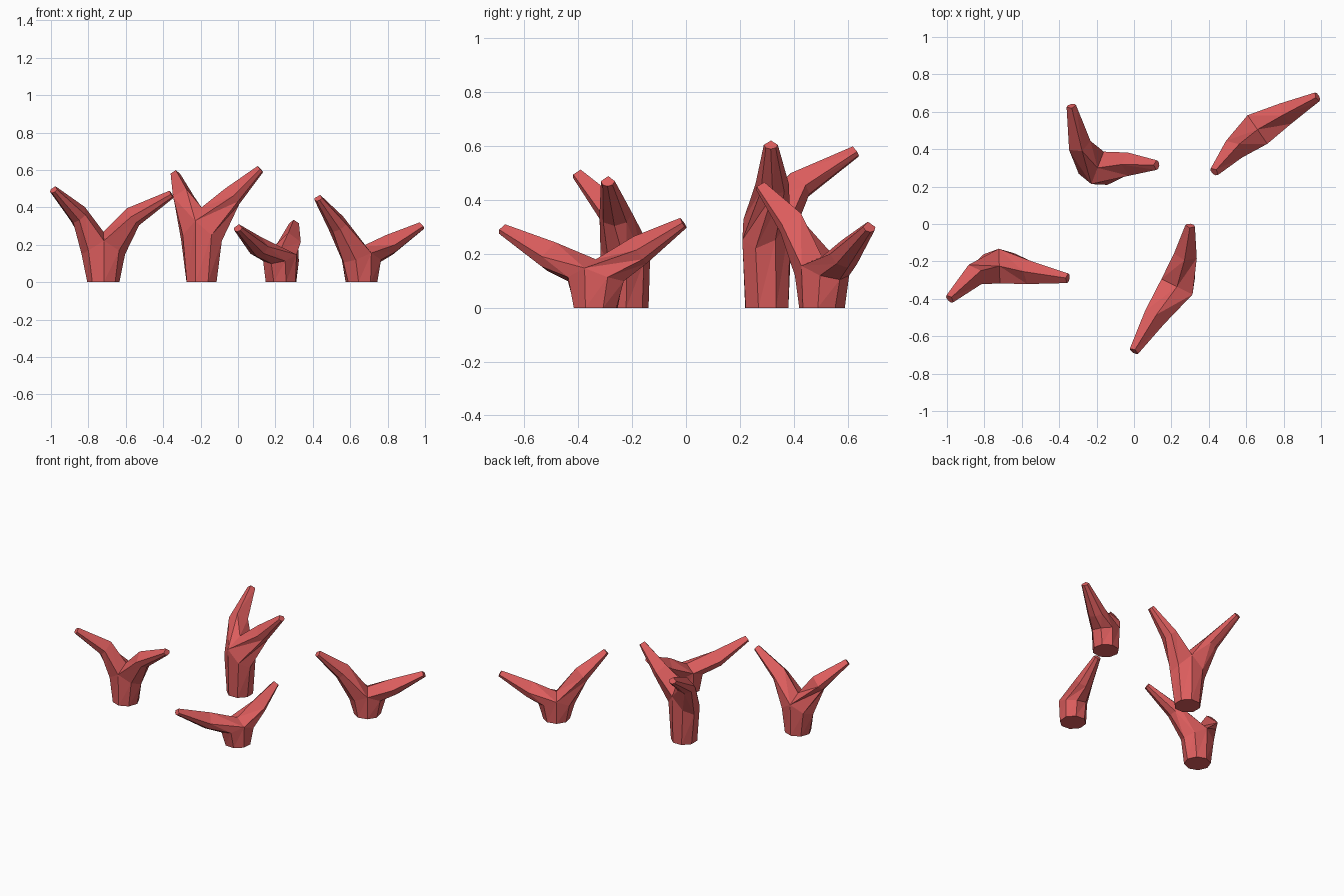
import bpy, bmesh, math
from mathutils import Vector

if "Cube" in bpy.data.objects:
    bpy.data.objects.remove(bpy.data.objects["Cube"])

mat = bpy.data.materials.new("coral_red")
mat.diffuse_color = (0.72, 0.11, 0.11, 1)
mat.use_nodes = True
mat.node_tree.nodes["Principled BSDF"].inputs["Base Color"].default_value = mat.diffuse_color
R = 0.086  # base radius


def branch_ring(bm, c, d, rs, ru):
    """Six-sided section at c across direction d: sides, underside, top ridge."""
    d = d.normalized()
    left = Vector((-d.y, d.x, 0)).normalized()
    up = d.cross(left)
    return [bm.verts.new(c + left * rs * math.cos(math.radians(a))
                         + up * ru * math.sin(math.radians(a)))
            for a in (180, 225, 270, 315, 0, 90)]


def bridge(bm, a, b):
    n = len(a)
    for i in range(n):
        j = (i + 1) % n
        bm.faces.new((a[i], a[j], b[j]))
        bm.faces.new((a[i], b[j], b[i]))


def forked_stump(name, base, crotch, branches):
    bm = bmesh.new()
    base = Vector((*base, 0))
    e = branches[0][0] - branches[1][0]
    e.z = 0
    e.normalize()
    n = Vector((-e.y, e.x, 0))

    # Trunk: octagon foot and a flared ring that rises at the fork
    foot, fork = [], []
    for k in range(8):
        c, s = math.cos(k * math.pi / 4), math.sin(k * math.pi / 4)
        foot.append(bm.verts.new(base + (e * c + n * s) * R))
        z = crotch * (0.82 - 0.27 * abs(c))
        fork.append(bm.verts.new(base + e * c * R * 1.35 + n * s * R * 1.08
                                 + Vector((0, 0, z))))
    bm.faces.new(foot[::-1])
    bridge(bm, foot, fork)
    saddle = bm.verts.new(base + Vector((0, 0, crotch)))

    # Two tapering branches, each grown from half of the fork ring
    for (mid, tip), ks in zip(branches, ((-2, -1, 0, 1, 2), (2, 3, 4, 5, 6))):
        loop = [fork[k] for k in ks] + [saddle]
        start = base + Vector((0, 0, crotch * 0.8))
        m = branch_ring(bm, mid, tip - start, 0.062, 0.056)
        t = branch_ring(bm, tip, tip - mid, 0.026, 0.022)
        bridge(bm, loop, m)
        bridge(bm, m, t)
        bm.faces.new(t)

    bmesh.ops.recalc_face_normals(bm, faces=bm.faces)
    me = bpy.data.meshes.new(name)
    bm.to_mesh(me)
    bm.free()
    me.materials.append(mat)
    ob = bpy.data.objects.new(name, me)
    bpy.context.collection.objects.link(ob)


V = Vector
# name, foot centre, crotch height, (mid, tip) of each branch
forked_stump("stump_left", (-0.72, -0.225), 0.27,
             [(V((-0.85, -0.27, 0.36)), V((-0.985, -0.40, 0.495))),
              (V((-0.56, -0.26, 0.35)), V((-0.355, -0.29, 0.47)))])
forked_stump("stump_back", (-0.195, 0.30), 0.40,
             [(V((-0.29, 0.42, 0.455)), V((-0.335, 0.63, 0.58))),
              (V((-0.03, 0.32, 0.46)), V((0.12, 0.315, 0.605)))])
forked_stump("stump_front", (0.23, -0.335), 0.18,
             [(V((0.11, -0.50, 0.19)), V((0.0, -0.68, 0.29))),
              (V((0.275, -0.17, 0.215)), V((0.30, -0.01, 0.315)))])
forked_stump("stump_right", (0.66, 0.505), 0.19,
             [(V((0.535, 0.40, 0.31)), V((0.43, 0.28, 0.45))),
              (V((0.81, 0.59, 0.20)), V((0.98, 0.68, 0.30)))])
